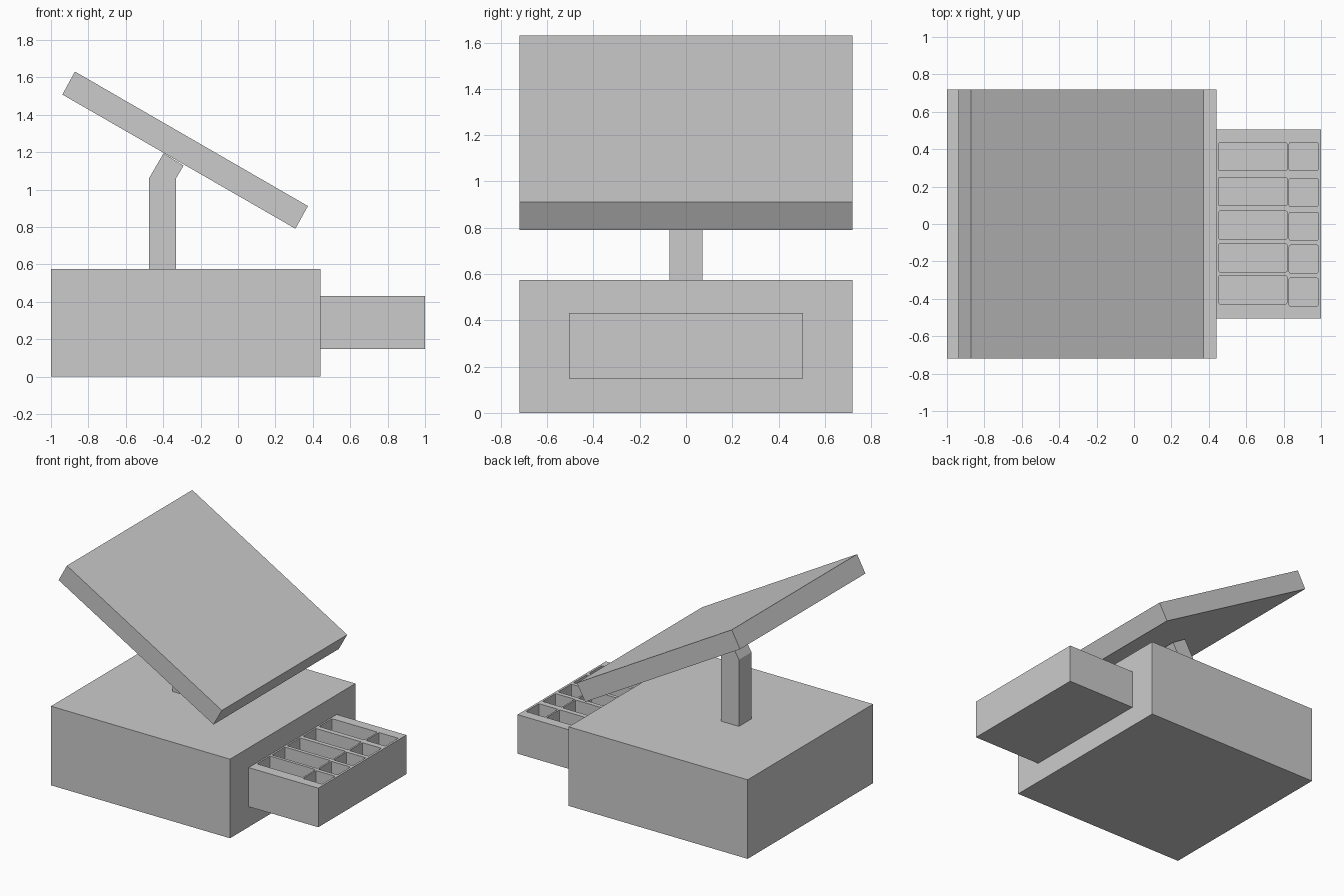
import bpy, bmesh

if "Cube" in bpy.data.objects:
    bpy.data.objects.remove(bpy.data.objects["Cube"])


def extrude_profile(name, points, half_width):
    """Extrude an (x, z) profile along y, symmetric about y = 0."""
    bm = bmesh.new()
    face = bm.faces.new([bm.verts.new((x, -half_width, z)) for x, z in points])
    ext = bmesh.ops.extrude_face_region(bm, geom=[face])["geom"]
    verts = [v for v in ext if isinstance(v, bmesh.types.BMVert)]
    bmesh.ops.translate(bm, verts=verts, vec=(0, 2 * half_width, 0))
    bmesh.ops.recalc_face_normals(bm, faces=bm.faces)
    return finish(name, bm)


def finish(name, bm):
    mesh = bpy.data.meshes.new(name)
    bm.to_mesh(mesh)
    bm.free()
    obj = bpy.data.objects.new(name, mesh)
    bpy.context.collection.objects.link(obj)
    return obj


def rect(x0, x1, z0, z1):
    return [(x0, z0), (x1, z0), (x1, z1), (x0, z1)]


# Register body
extrude_profile("body", rect(-1, 0.44, 0, 0.575), 0.72)

# Bent neck rising from the body
extrude_profile("neck", [(-0.476, 0.575), (-0.331, 0.575), (-0.331, 1.06),
                         (-0.291, 1.128), (-0.398, 1.194), (-0.476, 1.06)], 0.072)

# Tilted screen slab
extrude_profile("screen", [(-0.939, 1.508), (0.307, 0.791),
                           (0.374, 0.912), (-0.872, 1.631)], 0.72)

# Open drawer
drawer = extrude_profile("drawer", rect(0.44, 1, 0.148, 0.432), 0.506)

# Note and coin compartments cut into the drawer
note_rows = [0.36, 0.174, -0.006, -0.181, -0.352]
coin_rows = [0.36, 0.168, -0.012, -0.188, -0.364]
bm = bmesh.new()
for x0, x1, rows in ((0.452, 0.818, note_rows), (0.83, 0.984, coin_rows)):
    for y in rows:
        verts = bmesh.ops.create_cube(bm, size=1)["verts"]
        bmesh.ops.scale(bm, verts=verts, vec=(x1 - x0, 0.149, 0.3))
        bmesh.ops.translate(bm, verts=verts, vec=((x0 + x1) / 2, y, 0.33))
uprights = [e for e in bm.edges
            if abs(e.verts[0].co.z - e.verts[1].co.z) > 0.1]
bmesh.ops.bevel(bm, geom=uprights, offset=0.006, segments=2,
                profile=0.5, affect='EDGES')
cutter = finish("compartment_cutter", bm)
cutter.hide_render = True
cutter.hide_set(True)

cut = drawer.modifiers.new("compartments", 'BOOLEAN')
cut.operation = 'DIFFERENCE'
cut.solver = 'EXACT'
cut.object = cutter
